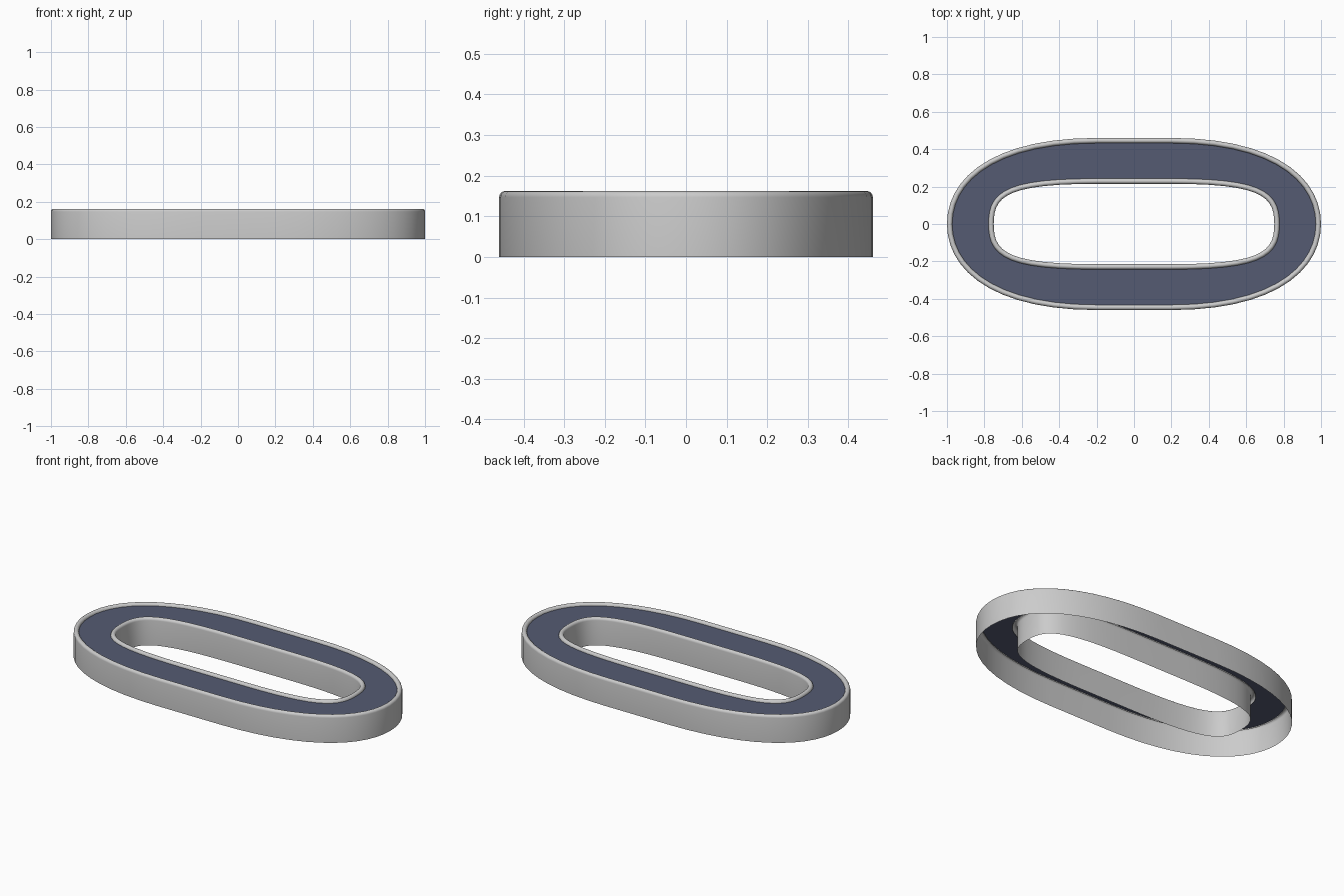
import bpy, math
from mathutils import Vector, geometry

if "Cube" in bpy.data.objects:
    bpy.data.objects.remove(bpy.data.objects["Cube"])

STEPS = 14


def outline(straight, rx, ry, hx, hy):
    """Closed counter-clockwise rounded loop, mirrored from one bezier corner."""
    q = [Vector(p[:2]) for p in geometry.interpolate_bezier(
        Vector((rx, 0, 0)), Vector((rx, hy, 0)),
        Vector((hx, ry, 0)), Vector((straight, ry, 0)), STEPS)]
    left = [Vector((-p.x, p.y)) for p in reversed(q)]
    top = q + left
    bottom = [Vector((-p.x, -p.y)) for p in top[1:-1]]
    # half turn of the upper half, including both straight ends
    return top + bottom


def offset(loop, d):
    """Move a loop along its outward normals by d."""
    n = len(loop)
    out = []
    for i, p in enumerate(loop):
        t = (loop[(i + 1) % n] - loop[i - 1]).normalized()
        out.append(p + Vector((t.y, -t.x)) * d)
    return out


def loft(name, rings, color=None):
    """Skin a list of (loop, z) rings."""
    n = len(rings[0][0])
    verts = [(p.x, p.y, z) for loop, z in rings for p in loop]
    faces = [(r * n + i, r * n + (i + 1) % n, (r + 1) * n + (i + 1) % n, (r + 1) * n + i)
             for r in range(len(rings) - 1) for i in range(n)]
    mesh = bpy.data.meshes.new(name)
    mesh.from_pydata(verts, [], faces)
    obj = bpy.data.objects.new(name, mesh)
    bpy.context.collection.objects.link(obj)
    bpy.ops.object.select_all(action='DESELECT')
    obj.select_set(True)
    bpy.context.view_layer.objects.active = obj
    bpy.ops.object.shade_smooth_by_angle(angle=math.radians(40))
    if color:
        mat = bpy.data.materials.new(name)
        mat.diffuse_color = color
        mat.use_nodes = True
        mat.node_tree.nodes["Principled BSDF"].inputs["Base Color"].default_value = mat.diffuse_color
        mesh.materials.append(mat)
    return obj


outer = outline(0.2, 1.0, 0.46, 0.75, 0.25)
inner = outline(0.2, 0.75, 0.215, 0.70, 0.14)

# Wall profile: distance from the wall face, height; rolled lip on top
RIM, TOP, BELT = 0.028, 0.162, 0.147
lip = [(0, 0), (0, 0.147)]
for k in range(1, 9):
    a = math.pi * k / 8
    lip.append((RIM / 2 * (1 - math.cos(a)), 0.147 + (TOP - 0.147) * math.sin(a)))
lip.append((RIM, 0.14))

# Outer and inner walls with their lips
loft("outer_wall", [(offset(outer, -d), z) for d, z in lip])
loft("inner_wall", [(offset(inner, d), z) for d, z in reversed(lip)])

# Flat belt between the lips
loft("belt", [(offset(outer, -RIM), BELT), (offset(inner, RIM), BELT)],
     (0.09, 0.105, 0.17, 1))
